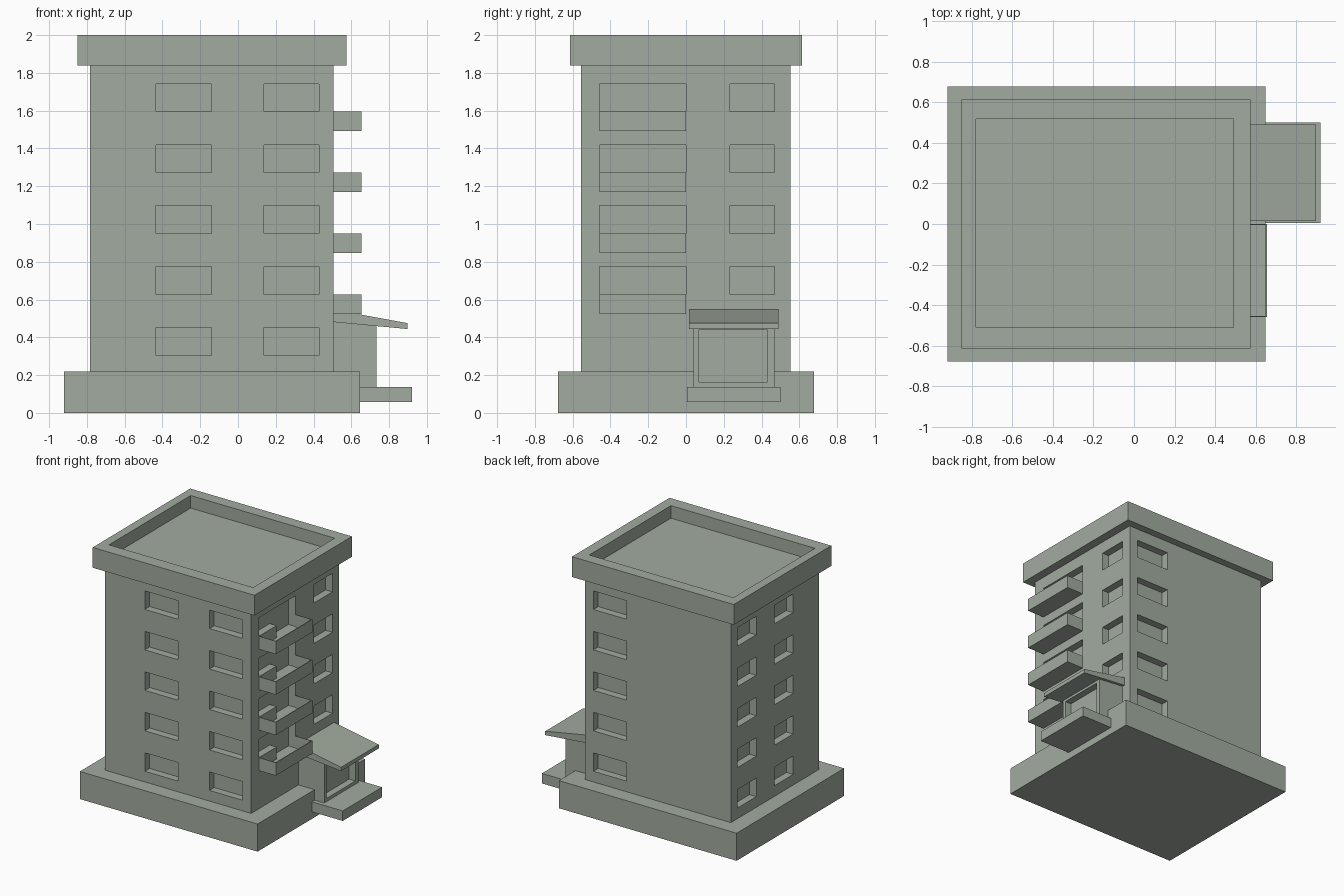
import bpy, bmesh
from mathutils import Vector

if "Cube" in bpy.data.objects:
    bpy.data.objects.remove(bpy.data.objects["Cube"])

paint = bpy.data.materials.new("grey_green")
paint.diffuse_color = (0.36, 0.41, 0.35, 1)
paint.use_nodes = True
paint.node_tree.nodes["Principled BSDF"].inputs["Base Color"].default_value = paint.diffuse_color


def add_prism(bm, pts, offset):
    # closed prism: polygon of 3D points swept along offset
    low = [bm.verts.new(p) for p in pts]
    high = [bm.verts.new(Vector(p) + Vector(offset)) for p in pts]
    n = len(pts)
    bm.faces.new(low)
    bm.faces.new(high[::-1])
    for i in range(n):
        j = (i + 1) % n
        bm.faces.new((low[j], low[i], high[i], high[j]))


def add_box(bm, x0, x1, y0, y1, z0, z1):
    pts = [(x0, y0, z0), (x1, y0, z0), (x1, y1, z0), (x0, y1, z0)]
    add_prism(bm, pts, (0, 0, z1 - z0))


def finish(name, bm):
    bmesh.ops.recalc_face_normals(bm, faces=bm.faces)
    me = bpy.data.meshes.new(name)
    bm.to_mesh(me)
    bm.free()
    me.materials.append(paint)
    ob = bpy.data.objects.new(name, me)
    bpy.context.collection.objects.link(ob)
    return ob


def box(name, *dims):
    bm = bmesh.new()
    add_box(bm, *dims)
    return finish(name, bm)


def cut(ob, cutter):
    # apply a boolean difference and discard the cutter
    cutter.hide_render = True
    mod = ob.modifiers.new("cut", 'BOOLEAN')
    mod.operation = 'DIFFERENCE'
    mod.solver = 'EXACT'
    mod.object = cutter
    dg = bpy.context.evaluated_depsgraph_get()
    me = bpy.data.meshes.new_from_object(ob.evaluated_get(dg))
    ob.modifiers.clear()
    ob.data = me
    bpy.data.objects.remove(cutter)


X0, X1, Y0, Y1 = -0.783, 0.505, -0.555, 0.553   # body walls
SILLS = [0.305 + 0.3225 * i for i in range(5)]
WIN_H, DEPTH = 0.147, 0.06
BALC_H, THICK = 0.103, 0.006

# plinth and main block
box("plinth", -0.92, 0.647, -0.677, 0.677, 0, 0.22)
body = box("body", X0, X1, Y0, Y1, 0.2, 1.86)

# window and balcony door recesses
bm = bmesh.new()
for floor, z in enumerate(SILLS):
    top = z + WIN_H
    for x in (-0.433, 0.137):
        add_box(bm, x, x + 0.292, Y0 - 0.1, Y0 + DEPTH, z, top)
    add_box(bm, 0.137, 0.429, Y1 - DEPTH, Y1 + 0.1, z, top)
    for y in (-0.23, 0.233):
        add_box(bm, X0 - 0.1, X0 + DEPTH, y, y + 0.235, z, top)
    if floor:
        add_box(bm, X1 - DEPTH, X1 + 0.1, 0.233, 0.468, z, top)
        sill = z - BALC_H + THICK
        outline = [(-0.458, z), (-0.235, z), (-0.235, sill),
                   (0, sill), (0, top), (-0.458, top)]
        add_prism(bm, [(X1 - DEPTH, y, h) for y, h in outline], (0.2, 0, 0))
cut(body, finish("recess_cutter", bm))

# balconies: thin trays open at the top and towards the wall
for floor, z in enumerate(SILLS[1:], 1):
    low = z - BALC_H
    bm = bmesh.new()
    add_box(bm, X1, 0.655, -0.459, 0.001, low, low + THICK)
    add_box(bm, 0.655 - THICK, 0.655, -0.459, 0.001, low + THICK, z)
    for y in (-0.459, 0.001 - THICK):
        add_box(bm, X1, 0.655 - THICK, y, y + THICK, low + THICK, z)
    finish(f"balcony_{floor}", bm)

# roof parapet with sunken deck
parapet = box("roof_parapet", -0.851, 0.575, -0.614, 0.614, 1.838, 2.0)
cut(parapet, box("roof_cutter", -0.78, 0.49, -0.51, 0.518, 1.9, 2.1))

# entrance porch with recessed doorway
porch = box("porch", 0.48, 0.733, 0.04, 0.468, 0.135, 0.48)
cut(porch, box("door_cutter", 0.678, 0.85, 0.07, 0.432, 0.163, 0.44))
box("porch_step", 0.62, 0.92, 0.005, 0.5, 0.057, 0.137)

# sloping canopy over the porch
bm = bmesh.new()
side = [(X1 - 0.01, 0.482), (0.898, 0.444), (0.898, 0.475), (X1 - 0.01, 0.549)]
add_prism(bm, [(x, 0.016, z) for x, z in side], (0, 0.474, 0))
finish("porch_canopy", bm)
